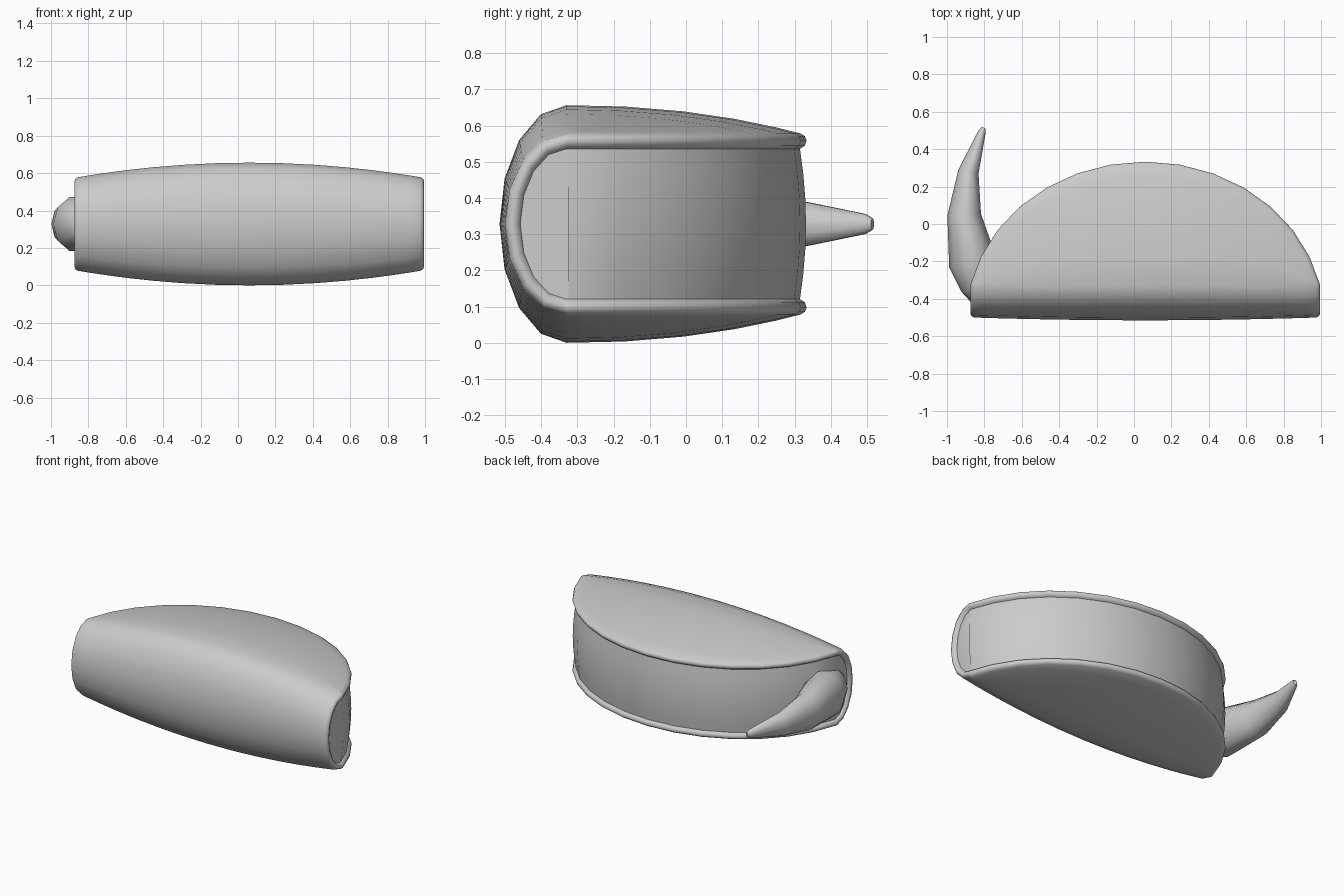
import bpy, bmesh
from math import sin, cos, pi, radians
from mathutils import Vector

if "Cube" in bpy.data.objects:
    bpy.data.objects.remove(bpy.data.objects["Cube"])

CX, ZC, H = 0.06, 0.328, 0.328
COLS, TMAX = 14, radians(78.3)
# profile stations: upper leg tip -> fold -> lower leg tip
LEG = [1, 0.9, 0.72, 0.5, 0.25]
STATIONS = ([('leg', s, 1) for s in LEG]
            + [('fold', radians(a), 1) for a in (90, 67.5, 45, 22.5, 0, -22.5, -45, -67.5, -90)]
            + [('leg', s, -1) for s in reversed(LEG)])
LAST = len(STATIONS) - 1


def point(i, j, inset=0.0, k=1.0):
    """Point of the folded half-disc: column i, profile station j."""
    th = -TMAX + 2 * TMAX * i / COLS
    xi = sin(th) / sin(TMAX)
    x = CX + 0.954 * k * sin(th)
    y0 = -0.33
    yt = max(-0.5 + 0.833 * k * cos(th), y0 + 0.006)
    dome = 1 - xi * xi
    kind, s, side = STATIONS[j]
    if kind == 'leg':
        h = 0.25 + (H - 0.25) * dome * (1 - s ** 2.2) - inset
        return Vector((x, y0 + s * (yt - y0), ZC + side * h))
    h = 0.25 + (H - 0.25) * dome - inset
    depth = 0.17 + 0.015 * dome - inset
    return Vector((x, y0 - depth * cos(s), ZC + h * sin(s)))


def finish(bm, name, angle=40):
    bmesh.ops.remove_doubles(bm, verts=bm.verts, dist=0.0005)
    bmesh.ops.recalc_face_normals(bm, faces=bm.faces)
    me = bpy.data.meshes.new(name)
    bm.to_mesh(me)
    bm.free()
    ob = bpy.data.objects.new(name, me)
    bpy.context.collection.objects.link(ob)
    bpy.ops.object.select_all(action='DESELECT')
    ob.select_set(True)
    bpy.context.view_layer.objects.active = ob
    bpy.ops.object.shade_smooth_by_angle(angle=radians(angle))
    return ob


def bridge(bm, a, b):
    n = len(a)
    for q in range(n):
        bm.faces.new((a[q], a[(q + 1) % n], b[(q + 1) % n], b[q]))


# folded shell with a rounded lip
bm = bmesh.new()
grid = [[bm.verts.new(point(i, j, 0, 0.98)) for j in range(LAST + 1)] for i in range(COLS + 1)]
for i in range(COLS):
    for j in range(LAST):
        bm.faces.new((grid[i][j], grid[i + 1][j], grid[i + 1][j + 1], grid[i][j + 1]))
rim = ([(0, j) for j in range(LAST)] + [(i, LAST) for i in range(COLS)]
       + [(COLS, j) for j in range(LAST, 0, -1)] + [(i, 0) for i in range(COLS, 0, -1)])
prev = [grid[i][j] for i, j in rim]
for inset, k in ((0.008, 0.995), (0.02, 1.0), (0.034, 0.994), (0.044, 0.975), (0.05, 0.95)):
    ring = [bm.verts.new(point(i, j, inset, k)) for i, j in rim]
    bridge(bm, prev, ring)
    prev = ring
finish(bm, "folded_shell", 50)

# filling with a gently bulging outer edge
bm = bmesh.new()
rings = []
for i in range(COLS + 1):
    sec = [point(i, j, 0.042, 0.978) for j in range(LAST + 1)]
    for f in (-0.66, -0.33, 0, 0.33, 0.66):
        edge = point(i, 0, 0.042, 0.978 + 0.02 * (1 - f * f))
        edge.z = ZC + f * (edge.z - ZC)
        sec.append(edge)
    rings.append([bm.verts.new(p) for p in sec])
for a, b in zip(rings, rings[1:]):
    bridge(bm, a, b)
for r in (rings[0], rings[-1]):
    bm.faces.new(r)
finish(bm, "filling", 50)

# curved horn: x, y, half width, half height
PATH = [(-0.835, -0.42, 0.035, 0.06), (-0.835, -0.35, 0.09, 0.115), (-0.86, -0.21, 0.13, 0.153),
        (-0.908, 0.05, 0.09, 0.12), (-0.885, 0.28, 0.055, 0.075),
        (-0.812, 0.495, 0.02, 0.029), (-0.803, 0.515, 0.011, 0.016)]
bm = bmesh.new()
rings = []
for n, (x, y, rw, rh) in enumerate(PATH):
    a, b = PATH[max(n - 1, 0)], PATH[min(n + 1, len(PATH) - 1)]
    t = Vector((b[0] - a[0], b[1] - a[1], 0)).normalized()
    side = Vector((t.y, -t.x, 0))
    rings.append([bm.verts.new(Vector((x, y, ZC)) + side * rw * cos(q * pi / 5)
                               + Vector((0, 0, rh * sin(q * pi / 5)))) for q in range(10)])
for a, b in zip(rings, rings[1:]):
    bridge(bm, a, b)
for r in (rings[0], rings[-1]):
    bm.faces.new(r)
finish(bm, "horn", 60)
